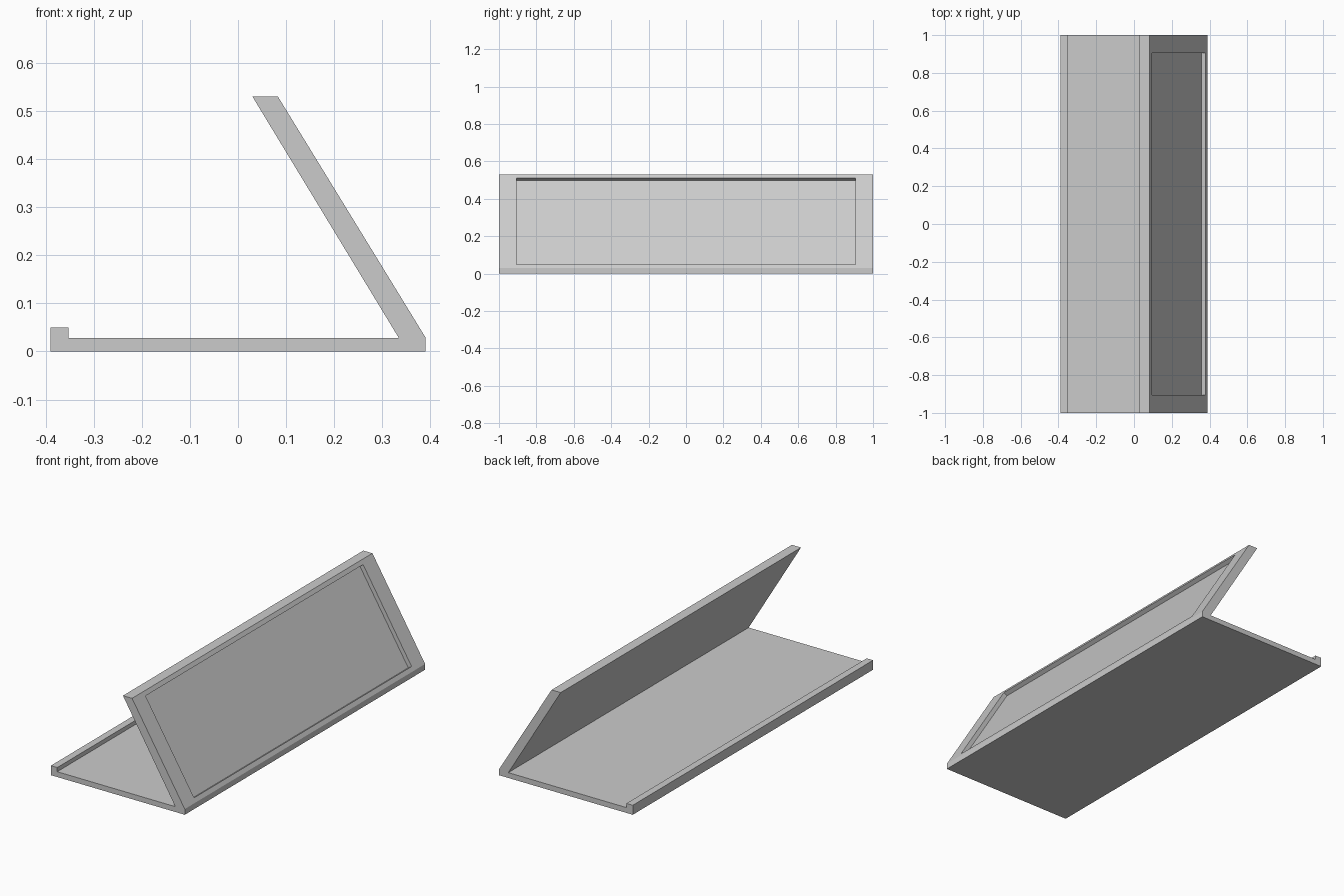
import bpy
import bmesh
from mathutils import Vector

cube = bpy.data.objects.get("Cube")
if cube:
    bpy.data.objects.remove(cube, do_unlink=True)

HALF_LENGTH = 1.0
POCKET_HALF_LENGTH = 0.905
POCKET_MARGIN = 0.0235
POCKET_DEPTH = 0.023

# Side profile (x, z): base plate, front lip and leaning panel
PROFILE = [
    (-0.39, 0), (0.39, 0), (0.39, 0.03), (0.083, 0.531), (0.03, 0.531),
    (0.335, 0.028), (-0.353, 0.028), (-0.353, 0.05), (-0.39, 0.05),
]

# Plain grey material
grey = bpy.data.materials.new("light_grey")
grey.use_nodes = True
colour = (0.6, 0.6, 0.6, 1)
grey.diffuse_color = colour
grey.node_tree.nodes["Principled BSDF"].inputs["Base Color"].default_value = colour

# Extrude the profile along the length
bm = bmesh.new()
end = bm.faces.new([bm.verts.new((x, -HALF_LENGTH, z)) for x, z in PROFILE])
extruded = bmesh.ops.extrude_face_region(bm, geom=[end])["geom"]
bmesh.ops.translate(
    bm, vec=(0, 2 * HALF_LENGTH, 0),
    verts=[g for g in extruded if isinstance(g, bmesh.types.BMVert)])
bmesh.ops.recalc_face_normals(bm, faces=bm.faces[:])
bm.normal_update()

# Sink a rectangular pocket into the outer face of the leaning panel
outward = Vector((0.852, 0, 0.523))
panel = max(bm.faces, key=lambda f: f.normal.dot(outward))
bmesh.ops.inset_individual(bm, faces=[panel], thickness=POCKET_MARGIN,
                           use_even_offset=True)
for v in panel.verts:
    v.co.y = POCKET_HALF_LENGTH if v.co.y > 0 else -POCKET_HALF_LENGTH
bm.normal_update()
inward = panel.normal * -POCKET_DEPTH
rim = bmesh.ops.extrude_discrete_faces(bm, faces=[panel])["faces"]
bmesh.ops.translate(bm, vec=inward, verts=rim[0].verts[:])
bmesh.ops.recalc_face_normals(bm, faces=bm.faces[:])

mesh = bpy.data.meshes.new("angled_stand")
bm.to_mesh(mesh)
bm.free()
mesh.materials.append(grey)
stand = bpy.data.objects.new("angled_stand", mesh)
bpy.context.scene.collection.objects.link(stand)
